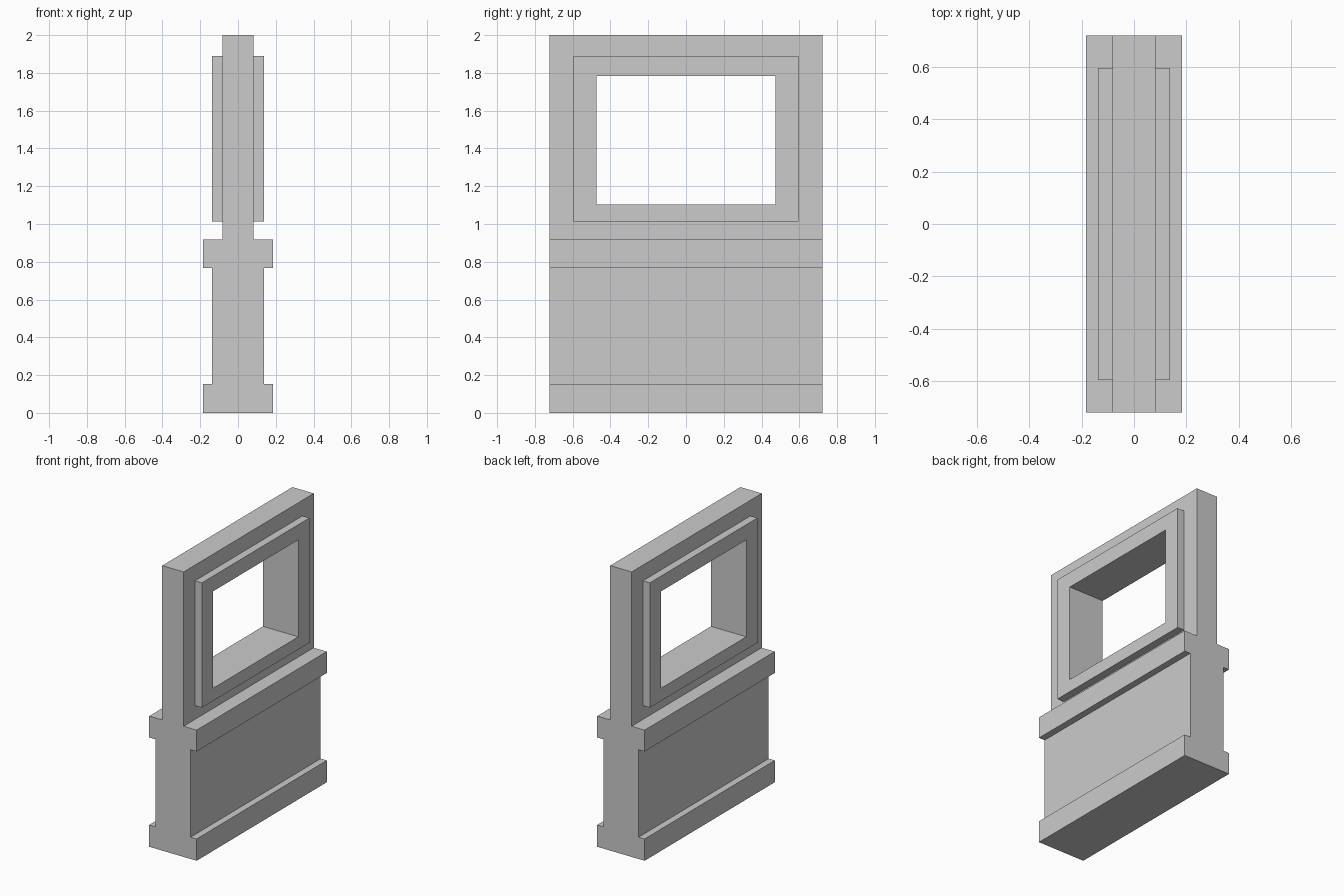
import bpy, bmesh

if "Cube" in bpy.data.objects:
    bpy.data.objects.remove(bpy.data.objects["Cube"])

HALF_LEN = 0.7215                      # half length of the wall along y
OPENING = (0.473, 1.103, 1.783)        # half width, bottom, top of the window


def finish(name, bm):
    bmesh.ops.recalc_face_normals(bm, faces=bm.faces)
    mesh = bpy.data.meshes.new(name)
    bm.to_mesh(mesh)
    bm.free()
    obj = bpy.data.objects.new(name, mesh)
    bpy.context.collection.objects.link(obj)
    return obj


def extrude(bm, faces, vec):
    geom = bmesh.ops.extrude_face_region(bm, geom=faces)["geom"]
    bmesh.ops.translate(bm, vec=vec, verts=[g for g in geom if isinstance(g, bmesh.types.BMVert)])


def profile_wall(name, half_profile):
    """Mirror an (x, z) half profile and extrude it along y."""
    outline = half_profile + [(-x, z) for x, z in reversed(half_profile)]
    bm = bmesh.new()
    face = bm.faces.new([bm.verts.new((x, -HALF_LEN, z)) for x, z in outline])
    extrude(bm, [face], (0, 2 * HALF_LEN, 0))
    return finish(name, bm)


def window_ring(name, x0, x1, outer, inner):
    """Rectangular ring in the yz plane, thickened from x0 to x1."""
    bm = bmesh.new()
    loops = [[bm.verts.new((x0, y, z)) for y, z in ((-w, lo), (w, lo), (w, hi), (-w, hi))]
             for w, lo, hi in (outer, inner)]
    a, b = loops
    faces = [bm.faces.new((a[i], a[(i + 1) % 4], b[(i + 1) % 4], b[i])) for i in range(4)]
    extrude(bm, faces, (x1 - x0, 0, 0))
    return finish(name, bm)


# Lower wall with plinth and sill ledge
profile_wall("lower_wall", [(0.184, 0), (0.184, 0.153), (0.137, 0.153),
                            (0.137, 0.767), (0.184, 0.767), (0.184, 0.917)])

# Thin upper wall with the window opening
window_ring("upper_wall", -0.083, 0.083, (HALF_LEN, 0.917, 2.0), OPENING)

# Raised window trim, mirrored to both sides
trim = window_ring("window_trim", 0.083, 0.137, (0.596, 1.014, 1.89), OPENING)
trim.modifiers.new("both_sides", 'MIRROR').use_axis[0] = True
